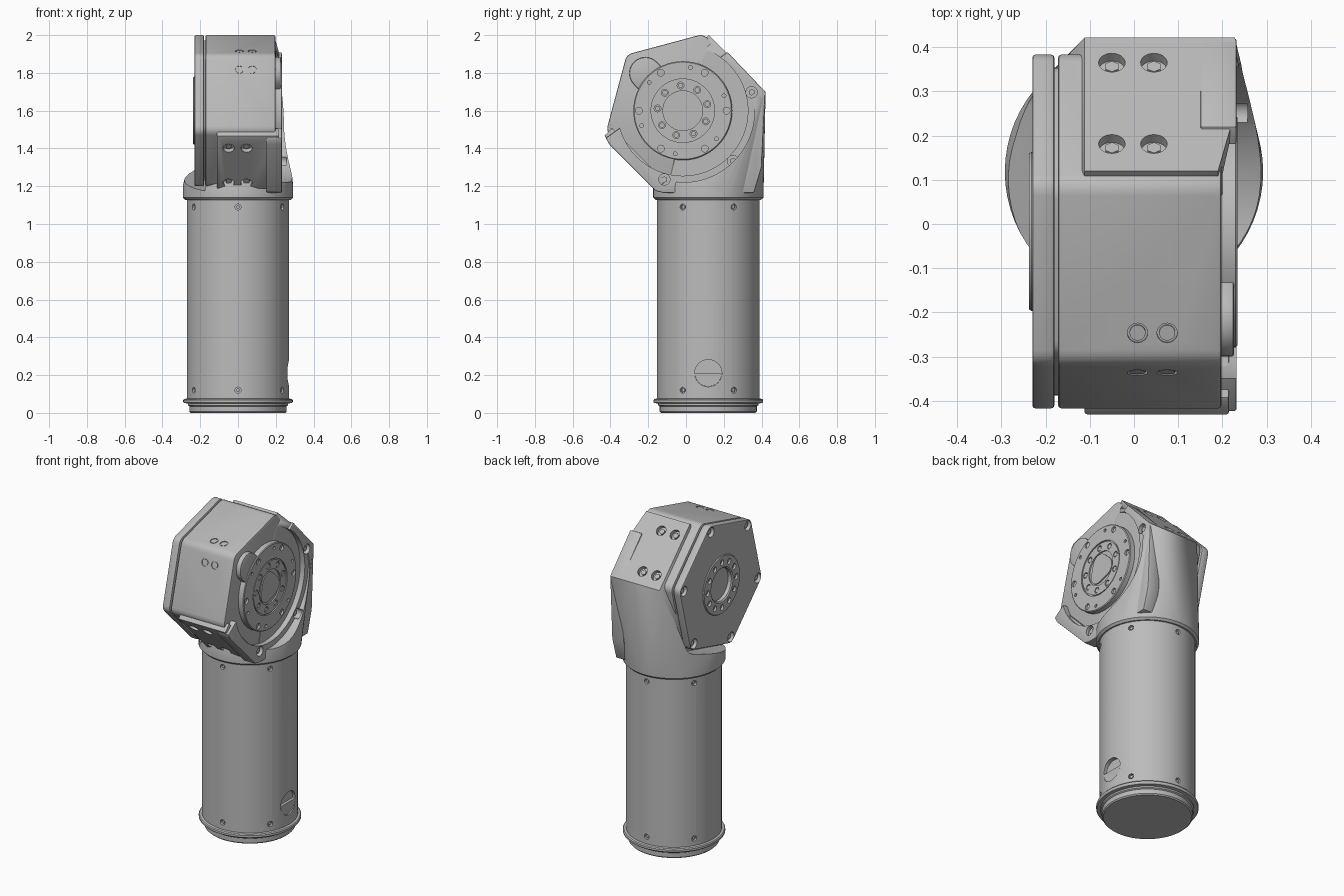
import bpy, bmesh
from math import sin, cos, radians, pi
from mathutils import Vector, Matrix

if "Cube" in bpy.data.objects:
    bpy.data.objects.remove(bpy.data.objects["Cube"])

metal = bpy.data.materials.new("satin_grey")
metal.use_nodes = True
GREY = (0.5, 0.5, 0.5, 1)
metal.diffuse_color = GREY
metal.node_tree.nodes["Principled BSDF"].inputs["Base Color"].default_value = GREY

CY, CZ = -0.017, 1.6        # joint axis
TY = 0.118                  # tube axis
R = 0.42                    # hexagon radius
X = Vector((1, 0, 0))
CORNERS = [15 + 60 * k for k in range(6)]


def polar(x, radius, deg):
    """Point around the joint axis."""
    a = radians(deg)
    return Vector((x, CY + radius * cos(a), CZ + radius * sin(a)))


def on_face(x, deg, dist, t):
    """Point on a hexagon side with outward angle deg, shifted along it by t."""
    a = radians(deg)
    return polar(x, dist, deg) + Vector((0, -t * sin(a), t * cos(a)))


def normal(deg):
    return Vector((0, cos(radians(deg)), sin(radians(deg))))


def make(name, bm):
    bmesh.ops.recalc_face_normals(bm, faces=bm.faces)
    me = bpy.data.meshes.new(name)
    bm.to_mesh(me)
    bm.free()
    ob = bpy.data.objects.new(name, me)
    bpy.context.collection.objects.link(ob)
    me.materials.append(metal)
    return ob


def bake(ob):
    bpy.context.view_layer.update()
    deps = bpy.context.evaluated_depsgraph_get()
    me = bpy.data.meshes.new_from_object(ob.evaluated_get(deps))
    ob.modifiers.clear()
    ob.data = me
    me.materials.clear()
    me.materials.append(metal)
    for p in me.polygons:
        p.material_index = 0


def bevel(ob, width):
    m = ob.modifiers.new("edge", 'BEVEL')
    m.width, m.segments, m.limit_method = width, 2, 'ANGLE'
    m.angle_limit = radians(40)
    bake(ob)


def pegs(name, items, seg=24):
    """Cylinders, each (centre, axis, radius, length)."""
    bm = bmesh.new()
    for c, axis, r, length in items:
        m = Matrix.Translation(c) @ axis.to_track_quat('Z', 'Y').to_matrix().to_4x4()
        bmesh.ops.create_cone(bm, cap_ends=True, segments=seg, radius1=r,
                              radius2=r, depth=length, matrix=m)
    return make(name, bm)


def cut(ob, cutter):
    m = ob.modifiers.new("cut", 'BOOLEAN')
    m.operation, m.solver, m.object = 'DIFFERENCE', 'EXACT', cutter
    cutter.hide_render = True
    bake(ob)
    bpy.data.objects.remove(cutter)


def drill(ob, items, seg=24):
    cut(ob, pegs("cutter", items, seg))


def prism(name, pts, x0, x1):
    """Extrude a y,z outline from x0 to x1."""
    bm = bmesh.new()
    f = bm.faces.new([bm.verts.new((x0, y, z)) for y, z in pts])
    g = bmesh.ops.extrude_face_region(bm, geom=[f])
    bmesh.ops.translate(bm, vec=(x1 - x0, 0, 0),
                        verts=[v for v in g["geom"] if isinstance(v, bmesh.types.BMVert)])
    return make(name, bm)


def hexagon(radius, rnd):
    """Hexagon outline with rounded corners."""
    pts = []
    for deg in CORNERS:
        c = polar(0, radius - rnd / cos(pi / 6), deg)
        for k in (-30, -15, 0, 15, 30):
            p = c + normal(deg + k) * rnd
            pts.append((p.y, p.z))
    return pts


def lathe(name, profile, origin, axis, seg=64):
    bm = bmesh.new()
    vs = [bm.verts.new((r, 0, h)) for r, h in profile]
    es = [bm.edges.new(e) for e in zip(vs, vs[1:])]
    bmesh.ops.spin(bm, geom=vs + es, cent=(0, 0, 0), axis=(0, 0, 1),
                   angle=2 * pi, steps=seg)
    bmesh.ops.remove_doubles(bm, verts=bm.verts, dist=1e-5)
    rot = axis.to_track_quat('Z', 'Y').to_matrix().to_4x4()
    bmesh.ops.transform(bm, matrix=Matrix.Translation(origin) @ rot, verts=bm.verts)
    return make(name, bm)


# Arm tube with base flange, screw holes and round side socket
tube = lathe("arm_tube", [(0, 0), (0.25, 0), (0.257, 0.007), (0.257, 0.035), (0.265, 0.04),
                          (0.265, 0.05), (0.286, 0.052), (0.29, 0.058), (0.29, 0.068),
                          (0.285, 0.074), (0.271, 0.076), (0.271, 1.14), (0, 1.14)],
             Vector((0, TY, 0)), Vector((0, 0, 1)))
holes, heads = [], []
for z in (0.12, 1.09):
    for k in range(6):
        d = Vector((cos(radians(30 + 60 * k)), sin(radians(30 + 60 * k)), 0))
        c = Vector((0, TY, z)) + d * 0.27
        holes.append((c, d, 0.016, 0.03))
        heads.append((c - d * 0.012, d, 0.009, 0.012))
socket = Vector((0.28, TY, 0.21))
drill(tube, holes + [(socket, X, 0.072, 0.07)])
pegs("tube_screws", heads, 12)
half = [(TY + 0.071 * cos(radians(a)), 0.21 + 0.071 * sin(radians(a)))
        for a in range(180, 361, 15)]
prism("socket_cover", half, 0.23, 0.262)

# Lower housing: collar blending into the bolted rear face
bm = bmesh.new()
for z, r in ((1.128, 0.28), (1.14, 0.292), (1.2, 0.292)):
    bmesh.ops.create_circle(bm, segments=64, radius=r, matrix=Matrix.Translation((0, TY, z)))
for t, dist, xr in ((0.186, 0.38, 0.19), (0.186, 0.33, 0.19), (0, 0.38, 0.228), (-0.24, 0.38, 0.228)):
    for x in (-0.112, xr):
        bm.verts.new(on_face(x, 45, dist, t))
hull = bmesh.ops.convex_hull(bm, input=bm.verts)
bmesh.ops.delete(bm, geom=[v for v in bm.verts if not v.link_faces], context='VERTS')
housing = make("collar_housing", bm)
cut(housing, prism("pocket", hexagon(0.445, 0.05), -0.5, -0.176))
drill(housing, [(polar(0.43, 0, 0), X, 0.38, 0.404)], 64)
drill(housing, [(polar(0.4, 0, 0), X, 0.345, 0.4)], 64)

# Hexagonal joint body and its left-out gap core
body = prism("joint_body", hexagon(R, 0.05), -0.172, 0.198)
bevel(body, 0.008)
prism("gap_core", hexagon(R - 0.03, 0.05), -0.19, -0.16)

# Side frame around the output disc
frame = prism("side_frame", [(-0.425, 1.455), (-0.405, 1.42), (-0.16, 1.175), (-0.12, 1.165),
                             (0.36, 1.165), (0.4, 1.3), (0.42, 1.7), (0.22, 1.91)], 0.15, 0.232)
bevel(frame, 0.006)
drill(frame, [(polar(0.3, 0, 0), X, 0.345, 0.5)], 64)

# Front lower cover plate
ends = [on_face(0, 225, d, t) for d, t in ((0.33, -0.2), (0.388, -0.2), (0.388, 0.2), (0.33, 0.2))]
plate = prism("front_cover", [(p.y, p.z) for p in ends], -0.112, 0.215)
bevel(plate, 0.006)


def bolt_row(name, targets, spots):
    """Counterbored holes with bolt heads; spots are (point, outward axis)."""
    for ob in targets:
        drill(ob, [(p, d, 0.03, 0.05) for p, d in spots])
    pegs(name, [(p - d * 0.021, d, 0.017, 0.018) for p, d in spots], 6)


for name, deg, dist, shifts, parts in (
        ("rear_bolts", 45, 0.38, (-0.16, 0.1), [housing, body]),
        ("front_bolts", 225, 0.388, (-0.107, 0.154), [plate, body])):
    bolt_row(name, parts, [(on_face(x, deg, dist, t), normal(deg))
                           for x in (-0.05, 0.045) for t in shifts])
bolt_row("frame_bolts", [frame, housing], [(polar(0.232, 0.377, a), X) for a in (15, -45, 255)])

# Right-hand end plate with corner bolts, hub ring and bore
end_plate = prism("end_plate", hexagon(R, 0.05), -0.23, -0.18)
bevel(end_plate, 0.007)
drill(end_plate, [(polar(-0.23, 0, 0), X, 0.16, 0.05)], 48)
bolt_row("end_plate_bolts", [end_plate], [(polar(-0.23, 0.377, a), -X) for a in CORNERS])
hub = lathe("hub_ring", [(0, 0), (0.18, 0), (0.18, 0.035), (0.176, 0.04), (0.108, 0.04),
                         (0.1, 0.034), (0.1, 0.012), (0, 0.012)], polar(-0.197, 0, 0), -X)
ring = [polar(-0.237, 0.14, 30 * k) for k in range(12)]
drill(hub, [(p, X, 0.017, 0.03) for p in ring], 16)
pegs("hub_bolts", [(p + X * 0.014, X, 0.01, 0.012) for p in ring], 6)

# Output disc with grooves, bolts and lobed centre cap
disc = lathe("output_disc", [(0, 0), (0.262, 0), (0.262, 0.034), (0.257, 0.038), (0.168, 0.038),
                             (0.168, 0.03), (0.161, 0.03), (0.161, 0.036), (0.105, 0.036),
                             (0.105, 0.028), (0, 0.028)], polar(0.196, 0, 0), X)
inner = [polar(0.232, 0.134, 15 + 40 * k) for k in range(9)]
outer = [polar(0.234, 0.232, 60 * k) for k in range(6)]
small = [polar(0.234, 0.232, 60 * k + 20) for k in range(6)]
drill(disc, [(p, X, 0.018, 0.024) for p in inner + outer] + [(p, X, 0.01, 0.02) for p in small], 16)
pegs("disc_bolts", [(p - X * 0.007, X, 0.014, 0.01) for p in inner], 12)
lobes = [polar(0, 0.088 + 0.01 * cos(radians(3 * a + 40)), a) for a in range(0, 360, 10)]
prism("centre_cap", [(p.y, p.z) for p in lobes], 0.215, 0.231)

# Rounded cable boss beside the disc
boss = [polar(0, 0.28, 135) + normal(135 + a) * 0.085 for a in range(-90, 91, 15)]
boss += [polar(0, 0.19, 135) + normal(135 + a) * 0.085 for a in (90, -90)]
bevel(prism("cable_boss", [(p.y, p.z) for p in boss], 0.18, 0.226), 0.006)

# Small plugs on the two upper front faces
plugs = []
for x in (0.008, 0.075):
    for deg, t in ((165, -0.125), (105, 0.14)):
        plugs.append((on_face(x, deg, R * cos(pi / 6), t), normal(deg)))
drill(body, [(p, d, 0.023, 0.012) for p, d in plugs])
pegs("face_plugs", [(p - d * 0.006, d, 0.018, 0.01) for p, d in plugs])

# Smooth curved walls, keep edges crisp
for ob in bpy.context.scene.objects:
    ob.select_set(ob.type == 'MESH')
    if ob.type == 'MESH':
        bpy.context.view_layer.objects.active = ob
bpy.ops.object.shade_smooth_by_angle(angle=radians(28))
